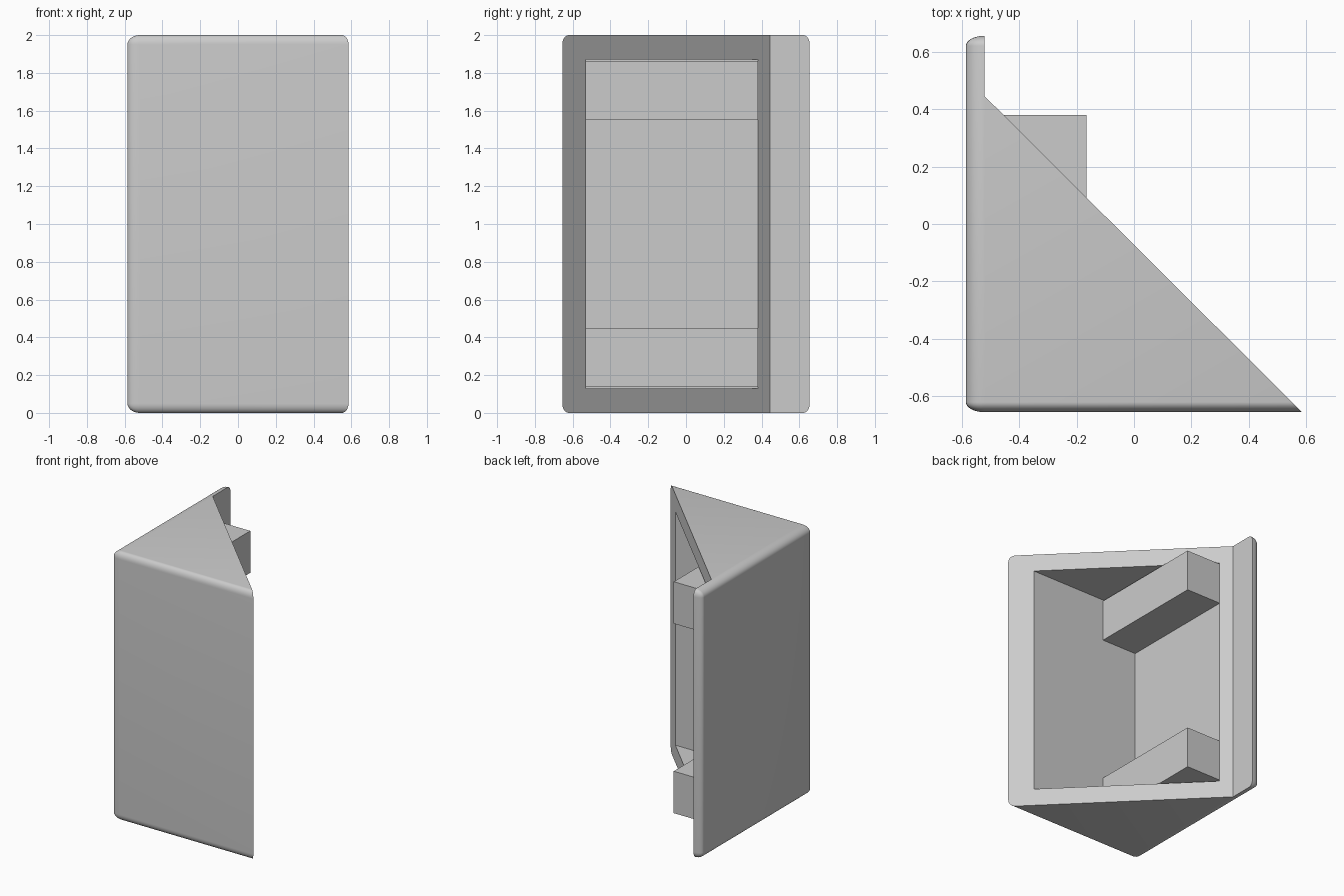
import bpy, bmesh
from math import radians

if "Cube" in bpy.data.objects:
    bpy.data.objects.remove(bpy.data.objects["Cube"], do_unlink=True)

GREY = (0.6, 0.6, 0.6, 1)
grey = bpy.data.materials.new("light grey")
grey.use_nodes = True
grey.diffuse_color = GREY
grey.node_tree.nodes["Principled BSDF"].inputs["Base Color"].default_value = GREY


def make_object(name, bm):
    bmesh.ops.recalc_face_normals(bm, faces=bm.faces)
    mesh = bpy.data.meshes.new(name)
    bm.to_mesh(mesh)
    bm.free()
    mesh.materials.append(grey)
    obj = bpy.data.objects.new(name, mesh)
    bpy.context.collection.objects.link(obj)
    return obj


def box(name, low, high, radii=None):
    """Box between two corners; radii round its edges by axis."""
    bm = bmesh.new()
    bmesh.ops.create_cube(bm, size=1)
    size = [b - a for a, b in zip(low, high)]
    unit = radii or (1, 1, 1)
    bmesh.ops.scale(bm, vec=[s / r for s, r in zip(size, unit)], verts=bm.verts)
    if radii:
        bmesh.ops.bevel(bm, geom=bm.edges[:], offset=1, segments=8,
                        profile=0.5, affect='EDGES')
    bmesh.ops.scale(bm, vec=unit, verts=bm.verts)
    bmesh.ops.translate(bm, vec=[(a + b) / 2 for a, b in zip(low, high)], verts=bm.verts)
    return make_object(name, bm)


def prism(name, outline, bottom, top):
    bm = bmesh.new()
    face = bm.faces.new([bm.verts.new((x, y, bottom)) for x, y in outline])
    extruded = bmesh.ops.extrude_face_region(bm, geom=[face])["geom"]
    verts = [v for v in extruded if isinstance(v, bmesh.types.BMVert)]
    bmesh.ops.translate(bm, vec=(0, 0, top - bottom), verts=verts)
    return make_object(name, bm)


def cut(target, cutter):
    mod = target.modifiers.new("cut", 'BOOLEAN')
    mod.operation = 'DIFFERENCE'
    mod.solver = 'EXACT'
    mod.object = cutter
    bpy.context.view_layer.objects.active = target
    bpy.ops.object.modifier_apply(modifier=mod.name)
    bpy.data.objects.remove(cutter, do_unlink=True)


# Rounded housing, cut diagonally so that a thin flange stays at the back
housing = box("housing", (-0.585, -0.655, 0), (0.9, 0.655, 2), (0.065, 0.035, 0.05))
slope = -1.1 / 1.105
end_x = 1.2
cut(housing, prism("diagonal_cutter",
                   [(-0.52, 0.445), (end_x, 0.445 + slope * (end_x + 0.52)),
                    (end_x, 1), (-0.52, 1)], -0.5, 2.5))

# Cavity opening through the diagonal face
cut(housing, box("cavity_cutter", (-0.455, -0.53, 0.13), (1, 0.38, 1.87)))

bpy.ops.object.select_all(action='DESELECT')
housing.select_set(True)
bpy.context.view_layer.objects.active = housing
bpy.ops.object.shade_smooth_by_angle(angle=radians(30))

# Two mounting blocks reaching out of the cavity
for name, low, high in (("lower_block", 0.138, 0.45), ("upper_block", 1.55, 1.862)):
    box(name, (-0.457, -0.532, low), (-0.165, 0.38, high))
